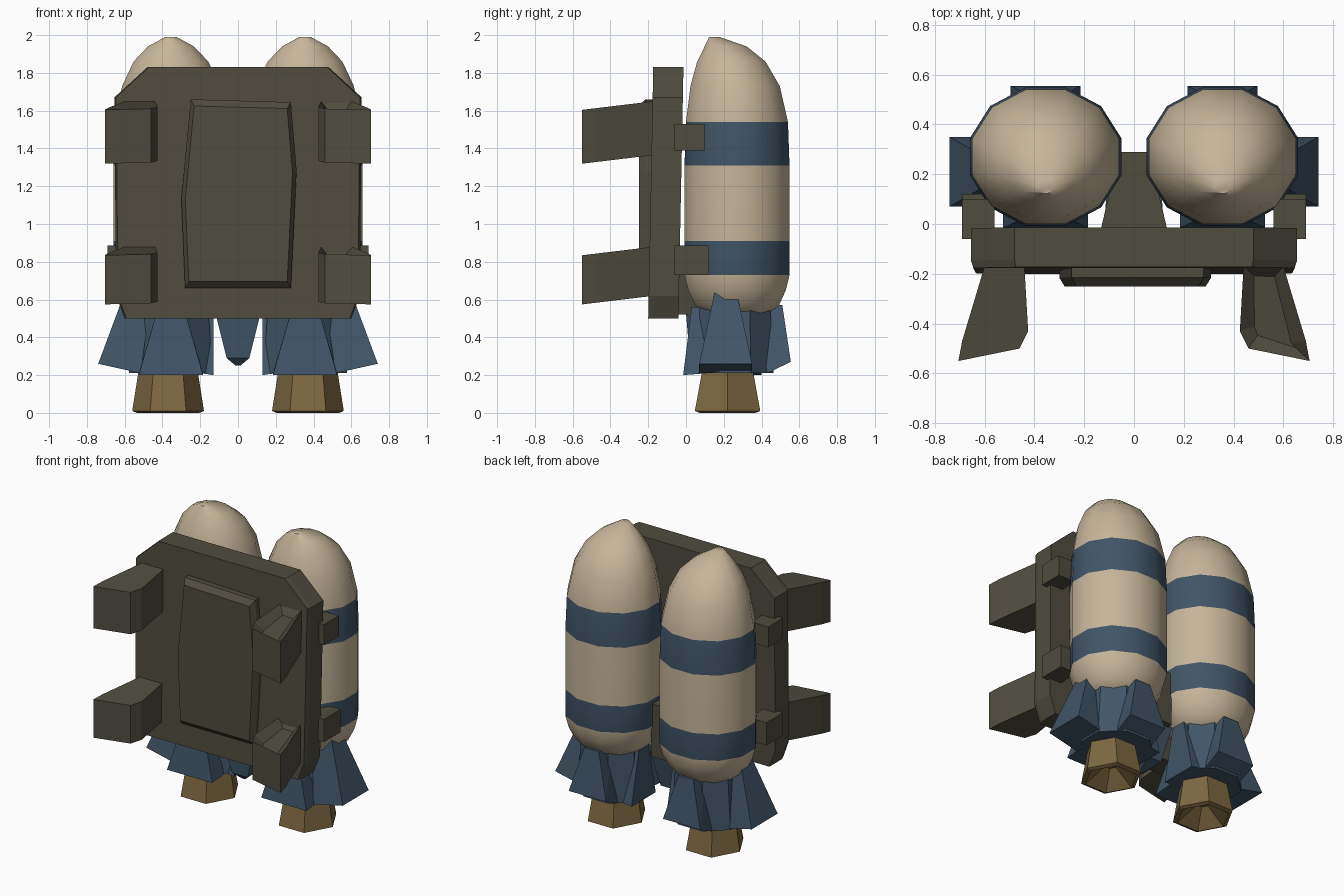
import bpy, bmesh, math
from mathutils import Vector

if "Cube" in bpy.data.objects:
    bpy.data.objects.remove(bpy.data.objects["Cube"])


def material(name, rgb):
    m = bpy.data.materials.new(name)
    m.diffuse_color = (*rgb, 1)
    m.use_nodes = True
    m.node_tree.nodes["Principled BSDF"].inputs["Base Color"].default_value = m.diffuse_color
    return m


TAN = material("tan shell", (0.56, 0.46, 0.32))
BLUE = material("slate blue", (0.053, 0.09, 0.135))
DARK = material("dark olive grey", (0.08, 0.072, 0.05))
GOLD = material("dull gold", (0.205, 0.138, 0.052))


def finish(name, bm, *mats, smooth=None):
    bmesh.ops.recalc_face_normals(bm, faces=bm.faces)
    me = bpy.data.meshes.new(name)
    bm.to_mesh(me)
    bm.free()
    for m in mats:
        me.materials.append(m)
    ob = bpy.data.objects.new(name, me)
    bpy.context.collection.objects.link(ob)
    if smooth:
        bpy.context.view_layer.objects.active = ob
        ob.select_set(True)
        bpy.ops.object.shade_smooth_by_angle(angle=math.radians(smooth))
        ob.select_set(False)
    return ob


def loft(bm, rings, cap=True):
    """Join equal-length loops of points with quads."""
    loops = [[bm.verts.new(p) for p in r] for r in rings]
    n = len(loops[0])
    for a, b in zip(loops, loops[1:]):
        for i in range(n):
            bm.faces.new((a[i], a[(i + 1) % n], b[(i + 1) % n], b[i]))
    if cap:
        bm.faces.new(loops[0])
        bm.faces.new(loops[-1])
    return loops


def ring(cx, cy, z, rx, ry, n, turn=0.0):
    return [(cx + rx * math.cos(turn + i * math.tau / n),
             cy + ry * math.sin(turn + i * math.tau / n), z) for i in range(n)]


def hull(bm, pts):
    vs = [bm.verts.new(p) for p in pts]
    bmesh.ops.convex_hull(bm, input=vs)


def box(name, x, y, z, mat):
    bm = bmesh.new()
    hull(bm, [(a, b, c) for a in x for b in y for c in z])
    return finish(name, bm, mat)


# back plate with clipped corners and a narrower front rim
outline = [(-0.60, 0.50), (0.60, 0.50), (0.645, 0.62), (0.655, 1.67),
           (0.48, 1.83), (-0.48, 1.83), (-0.655, 1.67), (-0.645, 0.62)]
bm = bmesh.new()
loft(bm, [[(x * s, y + 0.02 * (z - 0.5), z) for x, z in outline]
          for y, s in ((-0.20, 0.985), (-0.17, 1.0), (-0.04, 1.0))])
finish("back_plate", bm, DARK)

# raised front panel
panel = [(-0.28, 0.66), (0.28, 0.66), (0.31, 1.28), (0.28, 1.645),
         (-0.25, 1.66), (-0.30, 1.13)]
bm = bmesh.new()
loft(bm, [[(x * s, y, 1.16 + (z - 1.16) * s) for x, z in panel]
          for y, s in ((-0.17, 1.0), (-0.215, 1.0), (-0.25, 0.93))])
finish("front_panel", bm, DARK)

# strap arms reaching forward, sloping down away from the plate
arm = [(0.60, -0.17), (0.44, -0.17), (0.425, -0.43), (0.46, -0.50),
       (0.705, -0.55), (0.69, -0.47)]
for side, label in ((-1, "left"), (1, "right")):
    for low, high, level in ((0.62, 0.88, "lower"), (1.365, 1.65, "upper")):
        bm = bmesh.new()
        drop = lambda y: (y + 0.17) * 0.12
        loops = loft(bm, [[(side * x, y, z + drop(y)) for x, y in arm]
                          for z in (low, high)])
        if side > 0:  # recessed slot on top
            top = [f for f in bm.faces if all(v in loops[1] for v in f.verts)]
            bmesh.ops.recalc_face_normals(bm, faces=bm.faces)
            bmesh.ops.inset_individual(bm, faces=top, thickness=0.06, depth=-0.05)
        finish(f"{label}_{level}_strap_arm", bm, DARK)

# tank height levels: z, radius factor, forward shift
levels = [(0.50, 0.50, 0.0), (0.57, 0.80, 0.0), (0.65, 0.93, 0.0),
          (0.73, 1.0, 0.0), (0.91, 1.0, 0.0), (1.31, 1.0, 0.0),
          (1.54, 0.97, 0.0), (1.73, 0.85, -0.01), (1.86, 0.65, -0.03),
          (1.94, 0.40, -0.06), (1.99, 0.10, -0.12)]

for side, label in ((-1, "left"), (1, "right")):
    cx, cy = side * 0.355, 0.27
    # banded tank
    bm = bmesh.new()
    loft(bm, [ring(cx, cy + dy, z, 0.315 * f, 0.288 * f, 12, math.pi / 12)
              for z, f, dy in levels])
    bmesh.ops.recalc_face_normals(bm, faces=bm.faces)
    for f in bm.faces:
        z = f.calc_center_median().z
        f.material_index = int(0.73 < z < 0.91 or 1.31 < z < 1.54)
    finish(f"{label}_tank", bm, TAN, BLUE, smooth=50)

    # skirt core under the tank
    bm = bmesh.new()
    loft(bm, [ring(cx, cy - 0.01, 0.21, 0.24, 0.22, 8, math.pi / 8),
              ring(cx, cy - 0.01, 0.60, 0.21, 0.20, 8, math.pi / 8)])
    finish(f"{label}_skirt_core", bm, BLUE)

    # four flared skirt petals: outward direction, reach, bottom height, top
    for name, d, reach, z0, z1, half in (
            ("outer", (side, 0), 0.385, 0.26, 0.65, 0.14),
            ("inner", (-side, 0), 0.225, 0.20, 0.55, 0.13),
            ("front", (0, -1), 0.285, 0.20, 0.56, 0.17),
            ("back", (0, 1), 0.285, 0.27, 0.57, 0.14)):
        out = Vector((d[0], d[1], 0))
        across = Vector((-d[1], d[0], 0))
        c = Vector((cx, cy - (0.06 if name == "outer" else 0.0), 0))
        bm = bmesh.new()
        hull(bm, [c + out * r + across * w * s + Vector((0, 0, z))
                  for r, w, z in ((reach, half, z0), (0.16, half, 0.21),
                                  (min(reach, 0.24), half * 0.4, z1),
                                  (0.10, half * 0.4, z1))
                  for s in (-1, 1)])
        finish(f"{label}_{name}_petal", bm, BLUE)

    # six-sided nozzle with a hollow end
    bm = bmesh.new()
    nx, ny = side * 0.37, 0.22
    loft(bm, [ring(nx, ny, 0.30, 0.15, 0.15, 6), ring(nx, ny, 0.20, 0.16, 0.16, 6),
              ring(nx, ny, 0.01, 0.19, 0.20, 6), ring(nx, ny, 0.0, 0.165, 0.17, 6),
              ring(nx, ny, 0.10, 0.04, 0.04, 6)])
    finish(f"{label}_nozzle", bm, GOLD)

    # clamps from plate to tank bands
    for z0, z1, y1, level in ((0.73, 0.885, 0.12, "lower"), (1.39, 1.53, 0.10, "upper")):
        box(f"{label}_{level}_clamp", (side * 0.56, side * 0.69), (-0.06, y1),
            (z0, z1), DARK)

# centre connector between the tanks, with a pointed fin below
bm = bmesh.new()
hull(bm, [(x * s, y, z) for x, y in ((0.14, -0.05), (0.06, 0.29))
          for s in (-1, 1) for z in (0.52, 0.88)])
finish("centre_connector", bm, DARK)
bm = bmesh.new()
hull(bm, [(s * x, y, z) for s in (-1, 1)
          for x, y, z in ((0.12, 0.0, 0.53), (0.10, 0.25, 0.53),
                          (0.06, 0.02, 0.29), (0.012, 0.06, 0.25),
                          (0.05, 0.20, 0.29))])
finish("centre_fin", bm, BLUE)
